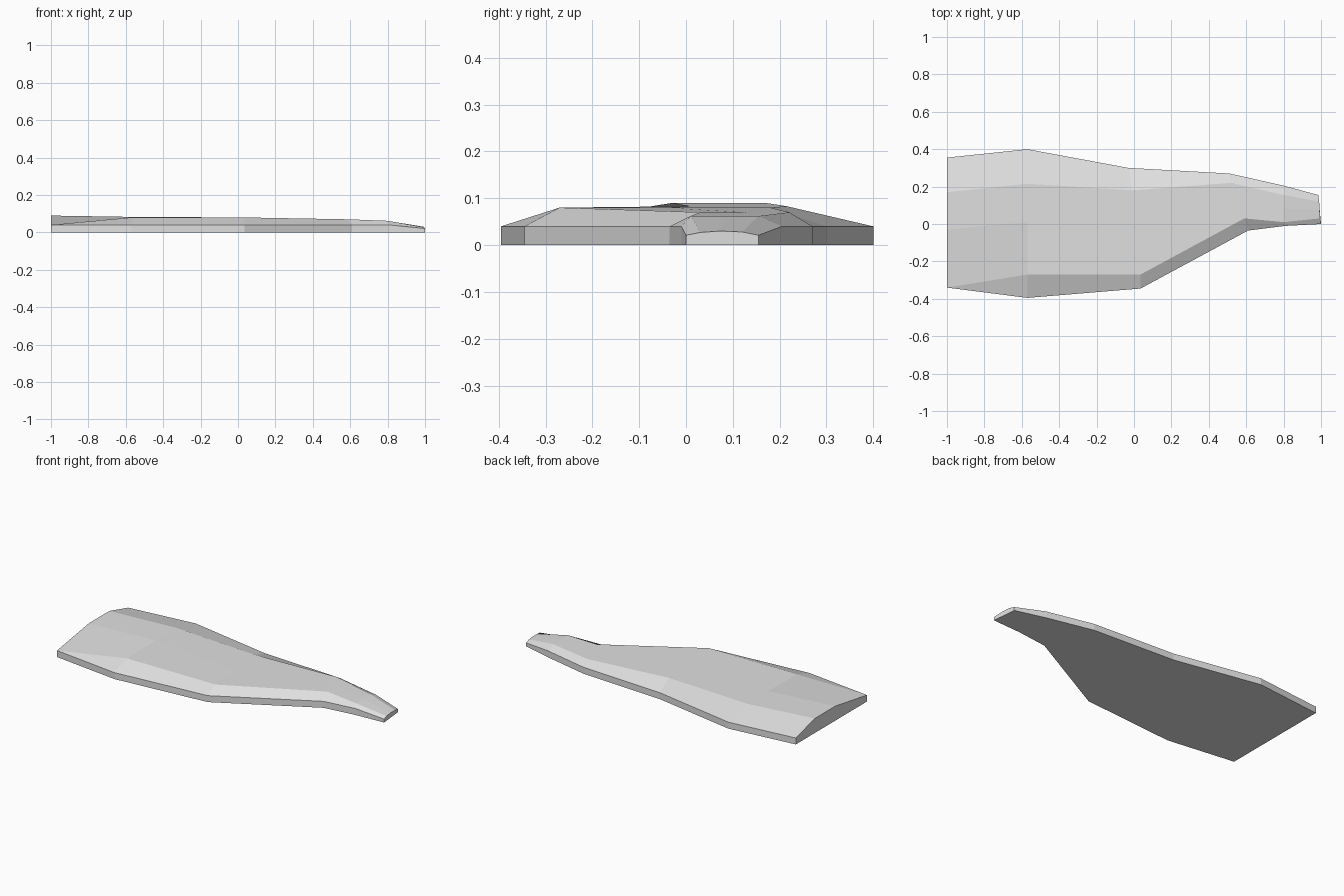
import bpy
import bmesh
from mathutils import Vector

default_cube = bpy.data.objects.get("Cube")
if default_cube:
    bpy.data.objects.remove(default_cube, do_unlink=True)

# Single flat grey
grey = bpy.data.materials.new("light_grey")
grey.use_nodes = True
colour = (0.75, 0.75, 0.75, 1)
grey.diffuse_color = colour
grey.node_tree.nodes["Principled BSDF"].inputs["Base Color"].default_value = colour

# Rails running from the wide end to the narrow tip, as plan positions
front_rim = [(-1, -.34), (-.57, -.395), (.035, -.345), (.61, -.035), (.81, -.01), (1, 0)]
front_ridge = [(-1, -.34), (-.57, -.27), (.035, -.27), (.59, .03), (.8, .01), (.995, .03)]
back_ridge = [(-1, .17), (-.57, .215), (-.01, .18), (.52, .22), (.8, .155), (.99, .12)]
back_rim = [(-1, .355), (-.57, .4), (-.03, .3), (.51, .27), (.8, .205), (.985, .155)]

# Heights of the rails at each station
rim_heights = [.04, .04, .04, .04, .04, .021]
front_heights = [.04, .08, .08, .07, .062, .027]
back_heights = [.09, .083, .08, .07, .062, .028]


def raise_rail(rail, heights):
    """Lift a plan rail to its heights."""
    return [Vector((x, y, z)) for (x, y), z in zip(rail, heights)]


ground = [0] * len(front_rim)
front_top = raise_rail(front_ridge, front_heights)
back_top = raise_rail(back_ridge, back_heights)

# Centre crease: halfway between the ridges, raised at the wide end
centre = [(a + b) / 2 for a, b in zip(front_top, back_top)]
centre[0] = Vector((-1, -.03, .09))
centre[1] = Vector((-.57, .01, .083))
centre[-1].z = .03

rails = [
    raise_rail(front_rim, ground),
    raise_rail(front_rim, rim_heights),
    front_top,
    centre,
    back_top,
    raise_rail(back_rim, rim_heights),
    raise_rail(back_rim, ground),
]

# Loft the rails into a closed faceted slab
bm = bmesh.new()
grid = [[bm.verts.new(point) for point in rail] for rail in rails]
for row, following in zip(grid, grid[1:] + grid[:1]):
    for i in range(len(row) - 1):
        bm.faces.new((row[i], row[i + 1], following[i + 1], following[i]))
for end in (0, -1):
    bm.faces.new([row[end] for row in grid])

# Join the front ridge to the corner of the wide end
bmesh.ops.remove_doubles(bm, verts=bm.verts, dist=.0005)
bmesh.ops.recalc_face_normals(bm, faces=bm.faces)

mesh = bpy.data.meshes.new("faceted_slab")
bm.to_mesh(mesh)
bm.free()
mesh.materials.append(grey)
slab = bpy.data.objects.new("faceted_slab", mesh)
bpy.context.collection.objects.link(slab)
